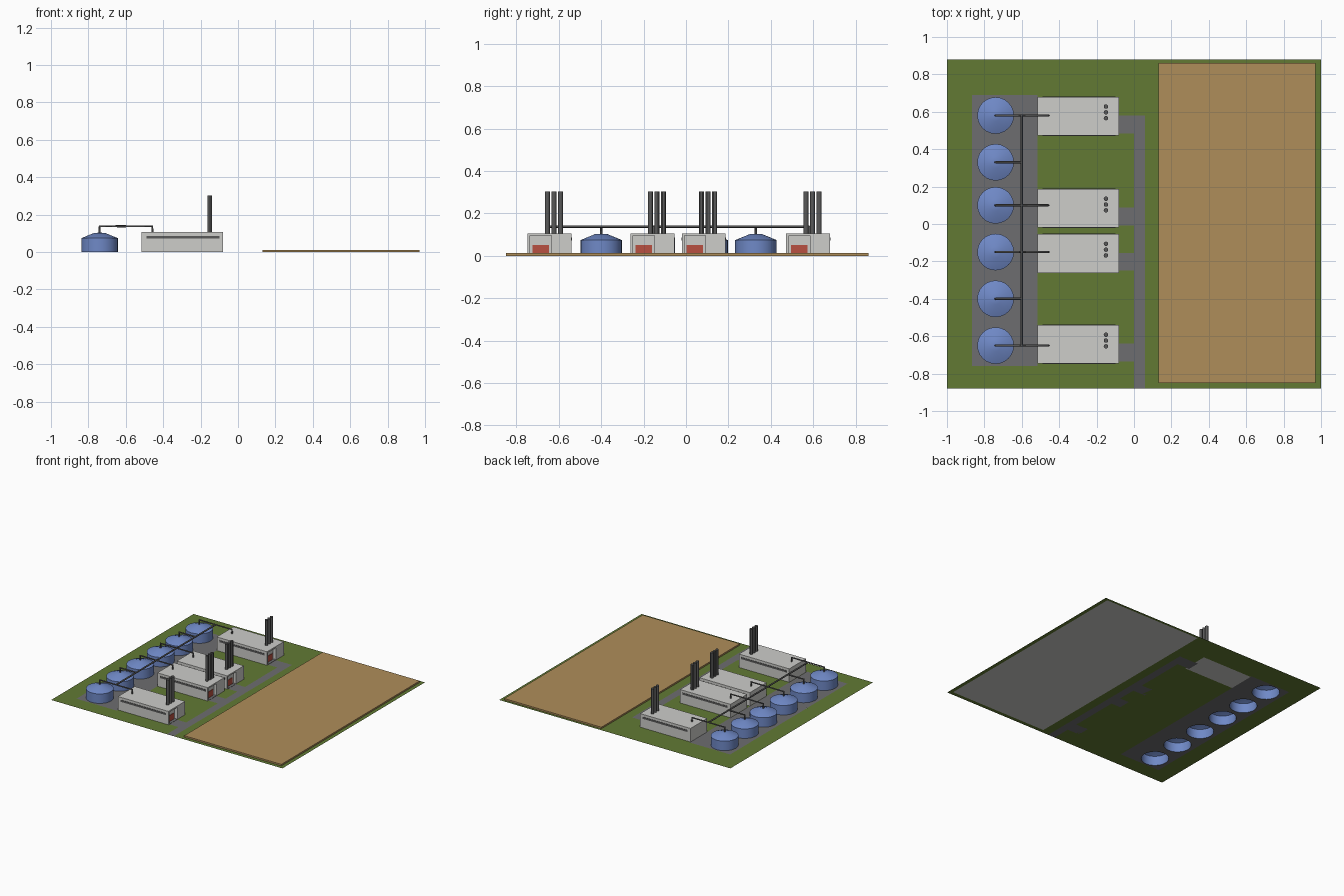
import bpy, bmesh, math
from mathutils import Vector

if "Cube" in bpy.data.objects:
    bpy.data.objects.remove(bpy.data.objects["Cube"])

def mat(name, c):
    m = bpy.data.materials.new(name)
    m.diffuse_color = (*c, 1)
    m.use_nodes = True
    m.node_tree.nodes["Principled BSDF"].inputs["Base Color"].default_value = m.diffuse_color
    return m

GREEN = mat("grass green", (0.122, 0.195, 0.034))
BROWN = mat("field brown", (0.43, 0.27, 0.102))
ROAD = mat("asphalt grey", (0.155, 0.155, 0.16))
WALL = mat("wall light grey", (0.61, 0.61, 0.59))
BLUE = mat("tank blue", (0.16, 0.25, 0.57))
DARK = mat("pipe dark grey", (0.1, 0.1, 0.1))
RED = mat("door red", (0.48, 0.08, 0.053))

TANK_X, TANK_R = -0.74, 0.098
TANK_Y = [0.58, 0.33, 0.10, -0.15, -0.40, -0.65]
HALL_Y = [0.473, -0.02, -0.261, -0.747]      # near edge of each hall
HX0, HX1, HW, HH = -0.515, -0.08, 0.207, 0.106
PAD = (-0.865, -0.515, -0.76, 0.69)
FIELD = (0.13, 0.97, -0.85, 0.86)
SEG = 24

def finish(bm, name, *mats):
    me = bpy.data.meshes.new(name)
    bm.to_mesh(me)
    bm.free()
    for m in mats:
        me.materials.append(m)
    ob = bpy.data.objects.new(name, me)
    bpy.context.collection.objects.link(ob)
    return ob

def add_box(bm, x0, x1, y0, y1, z0, z1):
    vs = bmesh.ops.create_cube(bm, size=1)["verts"]
    for v in vs:
        v.co = Vector((x0 if v.co.x < 0 else x1,
                       y0 if v.co.y < 0 else y1,
                       z0 if v.co.z < 0 else z1))

def box(name, m, *dims):
    bm = bmesh.new()
    add_box(bm, *dims)
    return finish(bm, name, m)

def smooth(ob, angle=30):
    bpy.ops.object.select_all(action='DESELECT')
    ob.select_set(True)
    bpy.context.view_layer.objects.active = ob
    bpy.ops.object.shade_smooth_by_angle(angle=math.radians(angle))

def revolve(name, m, x, y, profile, seg):
    bm = bmesh.new()
    vs = [bm.verts.new((r, 0, z)) for r, z in profile]
    es = [bm.edges.new(p) for p in zip(vs, vs[1:])]
    bmesh.ops.spin(bm, geom=vs + es, cent=(0, 0, 0), axis=(0, 0, 1),
                   angle=math.tau, steps=seg, use_duplicate=False)
    bmesh.ops.remove_doubles(bm, verts=bm.verts, dist=1e-5)
    bmesh.ops.recalc_face_normals(bm, faces=bm.faces)
    bmesh.ops.translate(bm, verts=bm.verts, vec=(x, y, 0))
    ob = finish(bm, name, m)
    smooth(ob)
    return ob

def pipe(name, pts, r=0.006):
    cu = bpy.data.curves.new(name, 'CURVE')
    cu.dimensions = '3D'
    cu.bevel_depth, cu.bevel_resolution, cu.use_fill_caps = r, 2, True
    sp = cu.splines.new('POLY')
    sp.points.add(len(pts) - 1)
    for p, co in zip(sp.points, pts):
        p.co = (*co, 1)
    cu.materials.append(DARK)
    bpy.context.collection.objects.link(bpy.data.objects.new(name, cu))

# Ground sheet: cells coloured as grass or road, open under pad, field and first hall
roads = [(0, 0.06, -0.88, 0.58)] + [(HX1, 0, y + 0.012, y + 0.107) for y in HALL_Y]
gaps = [PAD, FIELD, (HX0, HX1, HALL_Y[0], HALL_Y[0] + HW)]
rects = roads + gaps + [(-1, 1, -0.88, 0.88)]
xs = sorted({v for r in rects for v in r[:2]})
ys = sorted({v for r in rects for v in r[2:]})

def inside(x, y, rs):
    return any(a < x < b and c < y < d for a, b, c, d in rs)

bm = bmesh.new()
for x0, x1 in zip(xs, xs[1:]):
    for y0, y1 in zip(ys, ys[1:]):
        cx, cy = (x0 + x1) / 2, (y0 + y1) / 2
        if inside(cx, cy, gaps):
            continue
        f = bm.faces.new([bm.verts.new((x, y, 0)) for x, y in
                          ((x0, y0), (x1, y0), (x1, y1), (x0, y1))])
        f.material_index = int(inside(cx, cy, roads))
bmesh.ops.remove_doubles(bm, verts=bm.verts, dist=1e-5)
finish(bm, "ground", GREEN, ROAD)

# Tank pad with a round opening under each tank
def loop(bm, pts):
    vs = [bm.verts.new((x, y, 0)) for x, y in pts]
    return [bm.edges.new((a, b)) for a, b in zip(vs, vs[1:] + vs[:1])]

bm = bmesh.new()
a, b, c, d = PAD
edges = loop(bm, [(a, c), (b, c), (b, d), (a, d)])
for y in TANK_Y:
    edges += loop(bm, [(TANK_X + TANK_R * math.cos(math.tau * i / SEG),
                        y + TANK_R * math.sin(math.tau * i / SEG)) for i in range(SEG)])
bmesh.ops.triangle_fill(bm, edges=edges, use_beauty=True, normal=(0, 0, 1))
for f in bm.faces:
    f.normal_update()
    if f.normal.z < 0:
        f.normal_flip()
finish(bm, "tank_pad", ROAD)

# Raised field, plain grey underneath
bm = bmesh.new()
add_box(bm, *FIELD, 0, 0.012)
for f in bm.faces:
    f.normal_update()
    f.material_index = int(f.normal.z < -0.5)
finish(bm, "field", BROWN, WALL)

# Halls with recessed door bay, window strips and three chimneys
for n, y in enumerate(HALL_Y, 1):
    z0, y1, back = (0.0 if n == 1 else 0.001), y + HW, HX1 - 0.025
    bm = bmesh.new()
    add_box(bm, HX0, back, y, y1, z0, HH)
    add_box(bm, back, HX1, y, y + 0.012, z0, HH)
    add_box(bm, back, HX1, y + 0.112, y1, z0, HH)
    add_box(bm, back, HX1, y + 0.012, y + 0.112, 0.095, HH)
    finish(bm, f"hall_{n}", WALL)
    box(f"bay_floor_{n}", ROAD, back, HX1, y + 0.012, y + 0.112, 0.0, 0.002)
    box(f"door_{n}", RED, back, back + 0.003, y + 0.022, y + 0.1, 0.002, 0.05)
    for side, yy in (("front", y), ("back", y1)):
        box(f"window_strip_{side}_{n}", DARK, -0.49, -0.1, yy - 0.002, yy + 0.002, 0.072, 0.087)
    for k in range(3):
        revolve(f"chimney_{n}_{k + 1}", DARK, -0.15, y + 0.093 + 0.031 * k,
                [(0.012, 0.1), (0.012, 0.303), (0, 0.303)], 12)

# Tanks, open at the bottom, with feed pipes
for n, y in enumerate(TANK_Y, 1):
    revolve(f"tank_{n}", BLUE, TANK_X, y,
            [(TANK_R, 0), (TANK_R, 0.074), (0.03, 0.102), (0, 0.104)], SEG)
    path = [(TANK_X, y, 0.1), (TANK_X, y, 0.138)]
    if n in (2, 5):
        path += [(-0.6, y, 0.138)]
    else:
        path += [(-0.458, y, 0.138), (-0.458, y, 0.1)]
    pipe(f"feed_pipe_{n}", path)
pipe("header_pipe", [(-0.6, TANK_Y[-1], 0.138), (-0.6, TANK_Y[0], 0.138)])
